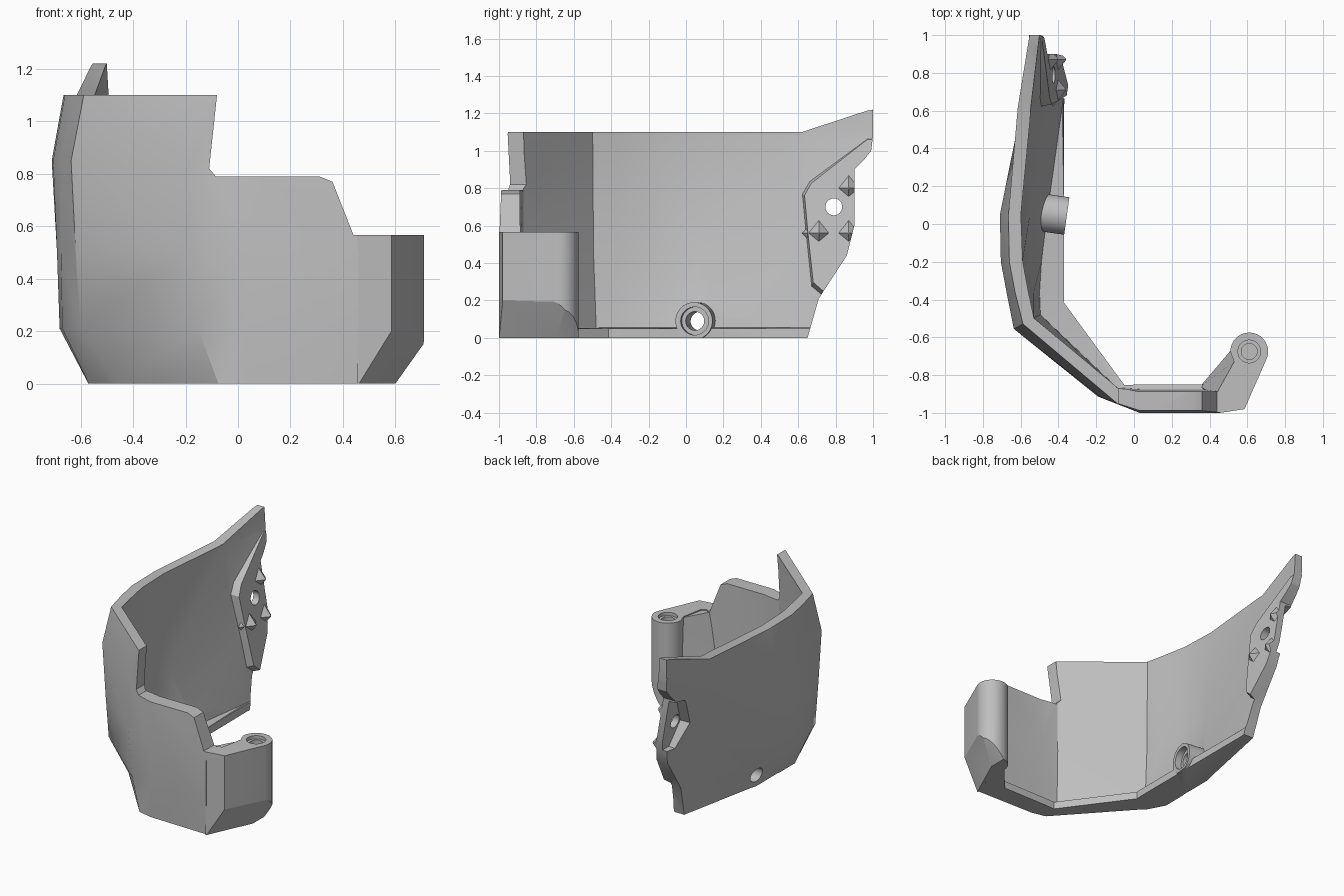
import bpy, bmesh, math
from mathutils import Vector, Matrix

cube = bpy.data.objects.get("Cube")
if cube:
    bpy.data.objects.remove(cube, do_unlink=True)

grey = bpy.data.materials.new("plain_grey")
grey.use_nodes = True
grey.diffuse_color = (0.52, 0.52, 0.52, 1)
grey.node_tree.nodes["Principled BSDF"].inputs["Base Color"].default_value = (0.52, 0.52, 0.52, 1)


def finish(name, bm):
    bmesh.ops.recalc_face_normals(bm, faces=bm.faces)
    if bm.calc_volume(signed=True) < 0:
        bmesh.ops.reverse_faces(bm, faces=bm.faces)
    mesh = bpy.data.meshes.new(name)
    bm.to_mesh(mesh)
    bm.free()
    mesh.materials.append(grey)
    ob = bpy.data.objects.new(name, mesh)
    bpy.context.collection.objects.link(ob)
    return ob


def lean(z):
    """Sideways lean of the rear wall, measured from the bracket hole."""
    return (0.7 - z) * 0.17


def prism(name, pts, axis, start, end, taper=1.0, leaning=False):
    """Extrude a 2D outline along one axis, optionally tapered and leaning with the wall."""
    bm = bmesh.new()
    mid = sum((Vector(p) for p in pts), Vector((0, 0))) / len(pts)

    def ring(depth, scale):
        out = []
        for p in pts:
            q = list(mid + (Vector(p) - mid) * scale)
            q.insert(axis, depth)
            if leaning:
                q[0] += lean(q[2])
            out.append(bm.verts.new(q))
        return out
    a, b = ring(start, 1), ring(end, taper)
    bm.faces.new(a)
    bm.faces.new(b)
    for i in range(len(pts)):
        j = (i + 1) % len(pts)
        bm.faces.new((a[i], a[j], b[j], b[i]))
    return finish(name, bm)


def rod(name, centre, r1, r2, length, turn, sides=40):
    bm = bmesh.new()
    bmesh.ops.create_cone(bm, cap_ends=True, segments=sides, radius1=r1, radius2=r2,
                          depth=length, matrix=Matrix.Translation(centre) @ turn)
    return finish(name, bm)


def volume(mesh):
    bm = bmesh.new()
    bm.from_mesh(mesh)
    size = bm.calc_volume()
    bm.free()
    return size


def combine(target, tool, operation):
    """Boolean with the first solver that keeps the body intact."""
    before = volume(target.data)
    mod = target.modifiers.new(operation, 'BOOLEAN')
    mod.operation, mod.object = operation, tool
    for solver in ('EXACT', 'MANIFOLD', 'FLOAT'):
        mod.solver = solver
        bpy.context.view_layer.update()
        graph = bpy.context.evaluated_depsgraph_get()
        result = bpy.data.meshes.new_from_object(target.evaluated_get(graph), depsgraph=graph)
        if 0.4 * before < volume(result) < 2 * before:
            target.data = result
            break
    target.modifiers.remove(mod)
    bpy.data.objects.remove(tool, do_unlink=True)


# Shell stations: plan point, outer direction and insets, inner direction and insets by level
outer_z = (-0.02, 0.21, 0.5, 0.85, 1.1, 1.25)
inner_z = (-0.02, 0.05, 0.055, 0.45, 1.08, 1.25)
side, corner, front = (1, 0), (.88, .47), (0, 1)
stations = [
    ((-.545, 1.05), side, (.17, .15, .11, .03, 0, 0), side, (.23, .23, .225, .16, .06, .05)),
    ((-.615, .62), side, (.17, .14, .1, .02, 0, 0), side, (.245, .24, .235, .18, .07, .06)),
    ((-.71, .05), side, (.15, .08, .04, 0, .045, .07), side, (.34, .34, .25, .16, .11, .12)),
    ((-.71, -.2), side, (.15, .03, .02, .005, .05, .08), side, (.34, .34, .22, .15, .12, .13)),
    ((-.68, -.36), side, (.12, .01, .005, .005, .05, .08), side, (.31, .31, .18, .15, .12, .13)),
    ((-.645, -.56), corner, (.17, .05, .03, .01, .065, .09), corner, (.31, .31, .17, .14, .13, .14)),
    ((-.2, -.91), (.95, -.35), (.14, .05, .01, .03, .12, .15), (.93, .36), (.16, .16, .12, .11, .12, .12)),
    ((.03, -1), front, (.02, .01, 0, .015, .04, .05), front, (.15, .15, .125, .115, .11, .11)),
    ((.46, -1), front, (.01, 0, 0, .015, .04, .05), front, (.15, .15, .125, .115, .11, .11)),
]
bm = bmesh.new()
loops = []
for point, out_way, outer, in_way, inner in stations:
    loop = []
    for levels, way, insets, flip in ((outer_z, out_way, outer, 1), (inner_z, in_way, inner, -1)):
        column = [Vector(point) + Vector(way) * d for d in insets]
        loop += [bm.verts.new((p.x, p.y, z)) for p, z in list(zip(column, levels))[::flip]]
    loops.append(loop)
for a, b in zip(loops, loops[1:]):
    for i in range(len(a)):
        j = (i + 1) % len(a)
        bm.faces.new((a[i], a[j], b[j], b[i]))
bm.faces.new(loops[0])
bm.faces.new(loops[-1])
bmesh.ops.triangulate(bm, faces=bm.faces)
shell = finish("curved_shell", bm)

# Rear bracket plate and its pointed lugs
bracket = [(.67, .27), (.64, .55), (.62, .77), (.66, .84), (.98, 1.09), (1.1, 1.1),
           (1.1, .4), (.75, .2)]
combine(shell, prism("rear_bracket", bracket, 0, -.49, -.425, .93, True), 'UNION')
along_x = Matrix.Rotation(math.pi / 2, 4, 'Y')
for y, z in ((.87, .8), (.87, .56), (.71, .56)):
    combine(shell, rod("lug", (-.42 + lean(z), y, z), .09, .005, .07, along_x, 4), 'UNION')

# Screw boss low on the side wall
tilt = Matrix.Rotation(-0.14, 4, 'Z') @ along_x
combine(shell, rod("side_boss", (-.445, .055, .09), .1, .1, .18, tilt), 'UNION')

# Trim to the side outline, then step the front wall down towards the post
side_waste = [(-1.2, 0), (.65, 0), (.71, .21), (.86, .44), (.9, .6), (.9, .9), (.95, .95),
              (.99, 1), (1, 1.08), (1, 1.22), (.97, 1.215), (.62, 1.1), (-1.2, 1.1),
              (-1.2, 1.5), (1.3, 1.5), (1.3, -.2), (-1.2, -.2)]
combine(shell, prism("side_waste", side_waste, 0, -1, 1), 'DIFFERENCE')
front_waste = [(-.05, 1.4), (-.08, 1.1), (-.11, .82), (-.085, .79), (.31, .79), (.36, .77),
               (.44, .567), (.9, .567), (.9, 1.4)]
combine(shell, prism("front_waste", front_waste, 1, -1.3, 1.3), 'DIFFERENCE')

# Outer pocket behind the bracket and the screw holes
pocket = [(.7, .68), (.8, .9), (1.1, .95), (1.1, .5), (.8, .5)]
combine(shell, prism("pocket", pocket, 0, -.8, -.47, .85, True), 'DIFFERENCE')
combine(shell, rod("bracket_hole", (-.5, .79, .7), .045, .045, .8, along_x), 'DIFFERENCE')
combine(shell, rod("boss_hole", (-.5, .062, .09), .05, .05, .6, tilt), 'DIFFERENCE')
combine(shell, rod("boss_mouth", (-.35, .045, .09), .075, .075, .1, tilt), 'DIFFERENCE')

# Post arm: rounded outline around the post
post = Vector((.61, -.675))
arc = [tuple(post + Vector((math.cos(t), math.sin(t))) * .1)
       for t in (math.radians(-20 + 8 * k) for k in range(26))]
outline = [(.455, -.9), (.455, -1), (.585, -.98)] + arc + [(.53, -.73), (.5, -.88)]
arm = prism("post_arm", outline, 2, 0, .567)

# Sloping web between the arm and the front wall
bm = bmesh.new()
for p in ((.35, -.86, 0), (.52, -.66, 0), (.56, -.72, 0), (.46, -.97, 0), (.36, -.86, .05),
          (.52, -.67, .05), (.43, -.91, .56), (.5, -.88, .56), (.53, -.73, .56), (.54, -.9, .56)):
    bm.verts.new(p)
bmesh.ops.convex_hull(bm, input=bm.verts)
combine(arm, finish("web", bm), 'UNION')

# Two underside chamfers
bm = bmesh.new()
bm.from_mesh(arm.data)
a, b, c = Vector((.47, -.98, 0)), Vector((.62, -.65, 0)), Vector((.585, -.98, .2))
for point, normal in ((a, (c - a).cross(b - a)), (Vector((.6, 0, 0)), Vector((.155, 0, -.11)))):
    if normal.x < 0:
        normal = -normal
    cut = bmesh.ops.bisect_plane(bm, geom=bm.verts[:] + bm.edges[:] + bm.faces[:], plane_co=point,
                                 plane_no=normal.normalized(), clear_outer=True)
    rim = [e for e in cut["geom_cut"] if isinstance(e, bmesh.types.BMEdge)]
    bmesh.ops.holes_fill(bm, edges=rim, sides=0)
bmesh.ops.recalc_face_normals(bm, faces=bm.faces)
bm.to_mesh(arm.data)
bm.free()

# Screw hole in the post, with a wider mouth
combine(arm, rod("post_hole", (*post, .4), .042, .042, .6, Matrix()), 'DIFFERENCE')
combine(arm, rod("post_mouth", (*post, .57), .06, .06, .05, Matrix()), 'DIFFERENCE')

for ob in (shell, arm):
    bpy.ops.object.select_all(action='DESELECT')
    ob.select_set(True)
    bpy.context.view_layer.objects.active = ob
    bpy.ops.object.shade_smooth_by_angle(angle=math.radians(25))
